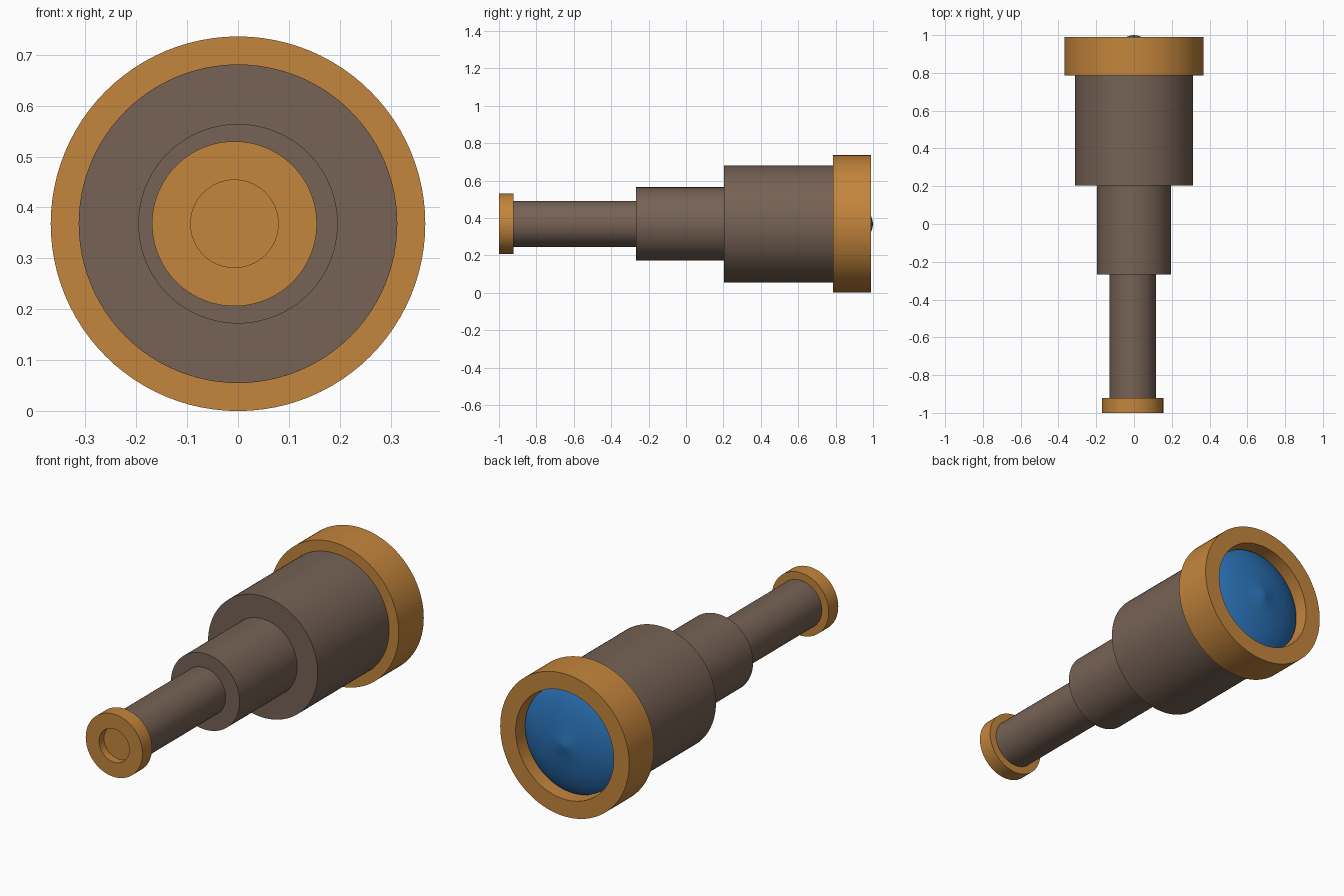
import bpy, bmesh, math

if "Cube" in bpy.data.objects:
    bpy.data.objects.remove(bpy.data.objects["Cube"])

CZ = 0.368   # height of the optical axis
SEG = 96


def material(name, rgb):
    m = bpy.data.materials.new(name)
    m.diffuse_color = (*rgb, 1)
    m.use_nodes = True
    m.node_tree.nodes["Principled BSDF"].inputs["Base Color"].default_value = m.diffuse_color
    return m


brass = material("brass orange", (0.552, 0.235, 0.045))
leather = material("leather brown", (0.181, 0.122, 0.091))
glass = material("glass blue", (0.022, 0.159, 0.445))


def lathe(name, profile, mat, x=0.0, angle=35):
    """Spin (radius, y) points round the y axis; a zero radius closes the end."""
    bm = bmesh.new()
    rings = []
    for r, y in profile:
        if r == 0:
            rings.append([bm.verts.new((0, y, 0))])
        else:
            rings.append([bm.verts.new((r * math.cos(2 * math.pi * i / SEG), y,
                                        r * math.sin(2 * math.pi * i / SEG)))
                          for i in range(SEG)])
    for a, b in zip(rings, rings[1:]):
        for i in range(SEG):
            j = (i + 1) % SEG
            if len(a) == 1:
                bm.faces.new((a[0], b[i], b[j]))
            elif len(b) == 1:
                bm.faces.new((a[i], b[0], a[j]))
            else:
                bm.faces.new((a[i], b[i], b[j], a[j]))
    bmesh.ops.recalc_face_normals(bm, faces=bm.faces[:])
    me = bpy.data.meshes.new(name)
    bm.to_mesh(me)
    bm.free()
    me.materials.append(mat)
    ob = bpy.data.objects.new(name, me)
    bpy.context.collection.objects.link(ob)
    ob.location = (x, 0, CZ)
    bpy.ops.object.select_all(action='DESELECT')
    ob.select_set(True)
    bpy.context.view_layer.objects.active = ob
    bpy.ops.object.shade_smooth_by_angle(angle=math.radians(angle))


def tube(name, r, y0, y1, x=0.0):
    lathe(name, [(0, y0), (r, y0), (r, y1), (0, y1)], leather, x)


# Eyepiece ring with a shallow recess
lathe("eyepiece_ring", [(0, -0.96), (0.086, -0.96), (0.086, -1.0), (0.162, -1.0),
                        (0.162, -0.922), (0, -0.922)], brass, -0.007)

# Three telescoping barrel sections
tube("small_tube", 0.123, -0.93, -0.25, -0.007)
tube("middle_tube", 0.196, -0.267, 0.22)
tube("large_tube", 0.313, 0.203, 0.80)

# Objective ring, hollowed at the far end to seat the lens
lathe("objective_ring", [(0, 0.785), (0.368, 0.785), (0.368, 0.989), (0.28, 0.989),
                         (0.28, 0.88), (0, 0.88)], brass)

# Domed lens
lathe("lens", [(0, 1.0), (0.02, 0.997), (0.045, 0.989), (0.1, 0.981), (0.16, 0.969),
               (0.21, 0.954), (0.25, 0.937), (0.273, 0.922), (0.273, 0.875)], glass)
